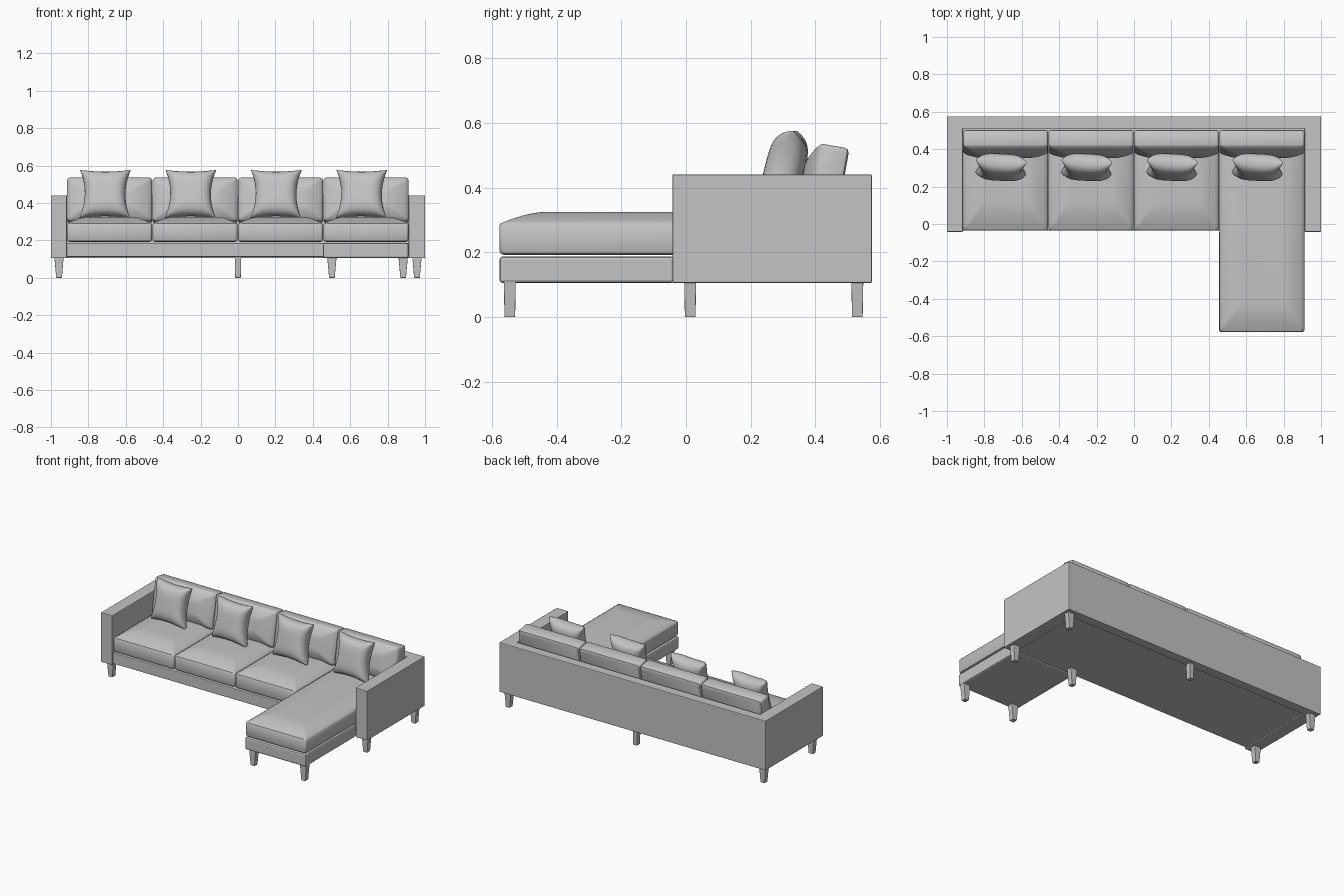
import bpy, bmesh, math
from mathutils import Matrix

cube = bpy.data.objects.get("Cube")
if cube:
    bpy.data.objects.remove(cube, do_unlink=True)

grey = bpy.data.materials.new("grey_fabric")
grey.use_nodes = True
colour = (0.55, 0.55, 0.55, 1)
grey.diffuse_color = colour
grey.node_tree.nodes["Principled BSDF"].inputs["Base Color"].default_value = colour


def finish(bm, name, location=(0, 0, 0), rotation=(0, 0, 0), bevel=0, smooth=35):
    """Turn a bmesh into a shaded object, with an optional small edge bevel."""
    bmesh.ops.recalc_face_normals(bm, faces=bm.faces[:])
    mesh = bpy.data.meshes.new(name)
    bm.to_mesh(mesh)
    bm.free()
    mesh.materials.append(grey)
    obj = bpy.data.objects.new(name, mesh)
    bpy.context.collection.objects.link(obj)
    obj.location, obj.rotation_euler = location, rotation
    if bevel:
        mod = obj.modifiers.new("soft_edges", "BEVEL")
        mod.width, mod.segments = bevel, 2
    elif smooth:
        bpy.ops.object.select_all(action="DESELECT")
        obj.select_set(True)
        bpy.context.view_layer.objects.active = obj
        bpy.ops.object.shade_smooth_by_angle(angle=math.radians(smooth))
    return obj


def box(name, x, y, z, bevel):
    """Box given by its range on each axis."""
    bm = bmesh.new()
    size = [b - a for a, b in (x, y, z)]
    centre = [(a + b) / 2 for a, b in (x, y, z)]
    bmesh.ops.create_cube(bm, size=1, matrix=Matrix.Translation(centre) @ Matrix.Diagonal((*size, 1)))
    return finish(bm, name, bevel=bevel)


def loft(bm, rings):
    """Skin a stack of equal rings and cap both ends."""
    loops = [[bm.verts.new(p) for p in ring] for ring in rings]
    for low, high in zip(loops, loops[1:]):
        for i in range(len(low)):
            j = (i + 1) % len(low)
            bm.faces.new((low[i], low[j], high[j], high[i]))
    bm.faces.new(loops[0][::-1])
    bm.faces.new(loops[-1])


def rounded_rect(w, d, z, radius):
    points = []
    for k, (sx, sy) in enumerate(((1, 1), (-1, 1), (-1, -1), (1, -1))):
        for step in range(4):
            a = math.radians(90 * k + 30 * step)
            points.append((sx * (w / 2 - radius) + radius * math.cos(a),
                           sy * (d / 2 - radius) + radius * math.sin(a), z))
    return points


def cushion(name, w, d, height, crown, location, rotation=(0, 0, 0), margin=(0.11, 0.13)):
    """Box cushion with rounded edges and a domed top."""
    edge = 0.014
    rings = [rounded_rect(w - 2 * edge, d - 2 * edge, 0, edge),
             rounded_rect(w - edge / 2, d - edge / 2, edge / 3, edge),
             rounded_rect(w, d, edge, edge),
             rounded_rect(w, d, height - edge / 2, edge),
             rounded_rect(w - edge / 2, d - edge / 2, height, edge)]
    for step in range(1, 7):
        t = step / 6
        rings.append(rounded_rect(w - 2 * margin[0] * t, d - 2 * margin[1] * t,
                                  height + crown * math.sin(t * math.pi / 2), edge))
    bm = bmesh.new()
    loft(bm, rings)
    return finish(bm, name, location, rotation)


def throw_pillow(name, location, rotation):
    """Square pillow with pinched sides and puffed faces."""
    n, half_w, half_h, half_t = 20, 0.136, 0.132, 0.06
    bm = bmesh.new()
    for side in (-1, 1):
        grid = []
        for i in range(n + 1):
            u = math.sin((i / n - 0.5) * math.pi)
            row = []
            for j in range(n + 1):
                v = math.sin((j / n - 0.5) * math.pi)
                puff = max(0, (1 - u ** 4) * (1 - v ** 4)) ** 0.45
                row.append(bm.verts.new((half_w * u * (1 - 0.2 * (1 - v * v)),
                                         side * half_t * puff,
                                         half_h * v * (1 - 0.09 * (1 - u * u)))))
            grid.append(row)
        for i in range(n):
            for j in range(n):
                bm.faces.new((grid[i][j], grid[i + 1][j], grid[i + 1][j + 1], grid[i][j + 1]))
    bmesh.ops.remove_doubles(bm, verts=bm.verts[:], dist=0.0001)
    return finish(bm, name, location, rotation, smooth=60)


def leg(name, x, y, top_width):
    """Tapered square leg."""
    bm = bmesh.new()
    rings = []
    for z, w, d in ((0, 0.03, 0.033), (0.112, top_width, 0.037)):
        rings.append([(sx * w / 2, sy * d / 2, z) for sx, sy in ((-1, -1), (1, -1), (1, 1), (-1, 1))])
    loft(bm, rings)
    return finish(bm, name, (x, y, 0), bevel=0.002)


# Arms and back as one U-shaped shell
front, inner, rear = -0.042, 0.51, 0.575
outline = [(-1, front), (-0.915, front), (-0.915, inner), (0.912, inner),
           (0.912, front), (1, front), (1, rear), (-1, rear)]
bm = bmesh.new()
loft(bm, [[(x, y, z) for x, y in outline] for z in (0.105, 0.441)])
finish(bm, "arms_and_back", bevel=0.004)

# Seat base and chaise base
box("seat_base", (-0.916, 0.913), (-0.034, 0.512), (0.112, 0.187), 0.004)
box("chaise_base", (0.455, 0.911), (-0.577, -0.036), (0.105, 0.187), 0.01)

# Cushions, one set per seat
pitch = 0.457
for i, place in enumerate(("right", "mid_right", "mid_left", "left")):
    x = (i - 1.5) * pitch - 0.001
    start = -0.577 if place == "left" else -0.035
    depth = 0.49 - start
    cushion(place + "_seat_cushion", 0.453, depth, 0.097, 0.036,
            (x, start + depth / 2, 0.192), margin=(0.11, 0.15))
    cushion(place + "_back_cushion", 0.453, 0.235, 0.09, 0.038,
            (x, 0.485, 0.405), (math.radians(80), 0, 0), margin=(0.12, 0.085))
    throw_pillow(place + "_throw_pillow", (x - 0.024, 0.303, 0.448),
                 (math.radians(-14), 0, math.radians(-3)))

# Legs
for side, s in (("right", -1), ("left", 1)):
    leg(side + "_front_leg", s * 0.957, 0.013, 0.05)
    leg(side + "_back_leg", s * 0.957, 0.53, 0.05)
leg("middle_back_leg", 0, 0.53, 0.034)
leg("inner_front_leg", 0.502, 0.013, 0.05)
leg("chaise_right_leg", 0.502, -0.545, 0.05)
leg("chaise_left_leg", 0.883, -0.545, 0.05)
